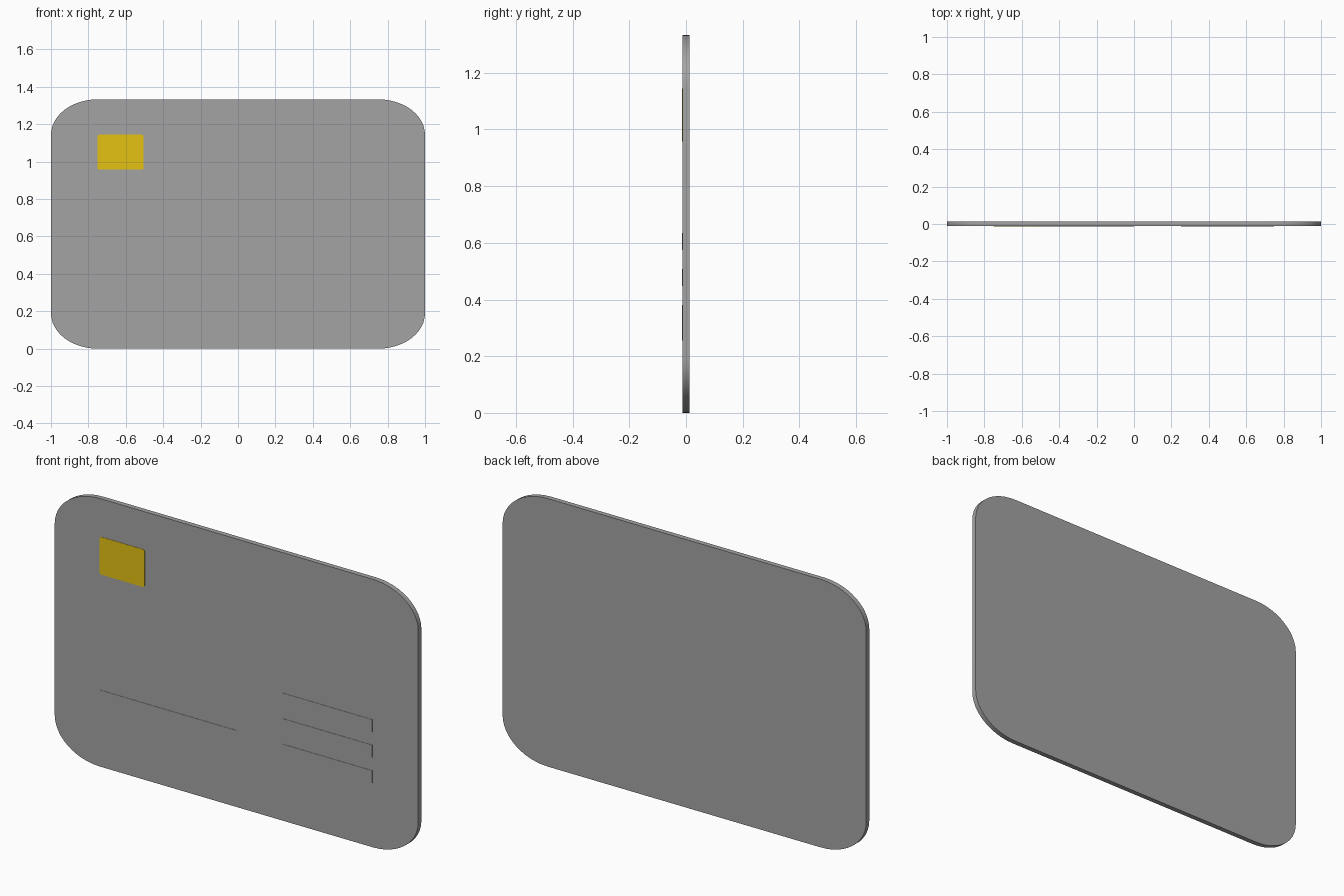
import bpy, bmesh, math

if "Cube" in bpy.data.objects:
    bpy.data.objects.remove(bpy.data.objects["Cube"])

def material(name, rgb):
    m = bpy.data.materials.new(name)
    m.diffuse_color = (*rgb, 1)
    m.use_nodes = True
    m.node_tree.nodes["Principled BSDF"].inputs["Base Color"].default_value = m.diffuse_color
    return m

grey = material("card grey", (0.37, 0.37, 0.37))
gold = material("chip gold", (0.78, 0.54, 0.007))

def rounded_plate(name, x0, x1, z0, z1, y0, y1, rx, rz, steps, mat):
    """Rectangle with elliptical corners, extruded from y0 (front) to y1."""
    bm = bmesh.new()
    corners = [(x1 - rx, z1 - rz), (x0 + rx, z1 - rz),
               (x0 + rx, z0 + rz), (x1 - rx, z0 + rz)]
    verts = []
    for q, (cx, cz) in enumerate(corners):
        for i in range(steps + 1 if rx else 1):
            a = math.pi / 2 * (q + i / steps)
            verts.append(bm.verts.new((cx + rx * math.cos(a), y0, cz + rz * math.sin(a))))
    face = bm.faces.new(verts)
    ext = bmesh.ops.extrude_face_region(bm, geom=[face], use_keep_orig=True)
    moved = [g for g in ext["geom"] if isinstance(g, bmesh.types.BMVert)]
    bmesh.ops.translate(bm, verts=moved, vec=(0, y1 - y0, 0))
    bmesh.ops.recalc_face_normals(bm, faces=bm.faces)
    me = bpy.data.meshes.new(name)
    bm.to_mesh(me)
    bm.free()
    me.materials.append(mat)
    ob = bpy.data.objects.new(name, me)
    bpy.context.collection.objects.link(ob)
    bpy.ops.object.select_all(action='DESELECT')
    ob.select_set(True)
    bpy.context.view_layer.objects.active = ob
    bpy.ops.object.shade_smooth_by_angle(angle=math.radians(30))
    return ob

FRONT, BACK, RAISED = -0.012, 0.013, -0.0135

# Card body
rounded_plate("card_body", -1, 1, 0, 1.333, FRONT, BACK, 0.25, 0.19, 12, grey)

# Gold chip
rounded_plate("chip", -0.752, -0.504, 0.957, 1.144, RAISED, FRONT + 0.003, 0.012, 0.009, 3, gold)

# Raised panel at lower left
rounded_plate("number_panel", -0.752, 0.0, 0.256, 0.381, RAISED, FRONT + 0.003, 0, 0, 1, grey)

# Three raised bars at lower right
for i in range(3):
    top = 0.381 + i * 0.127
    rounded_plate(f"detail_bar_{i + 1}", 0.25, 0.748, top - 0.061, top,
                  RAISED, FRONT + 0.003, 0, 0, 1, grey)
